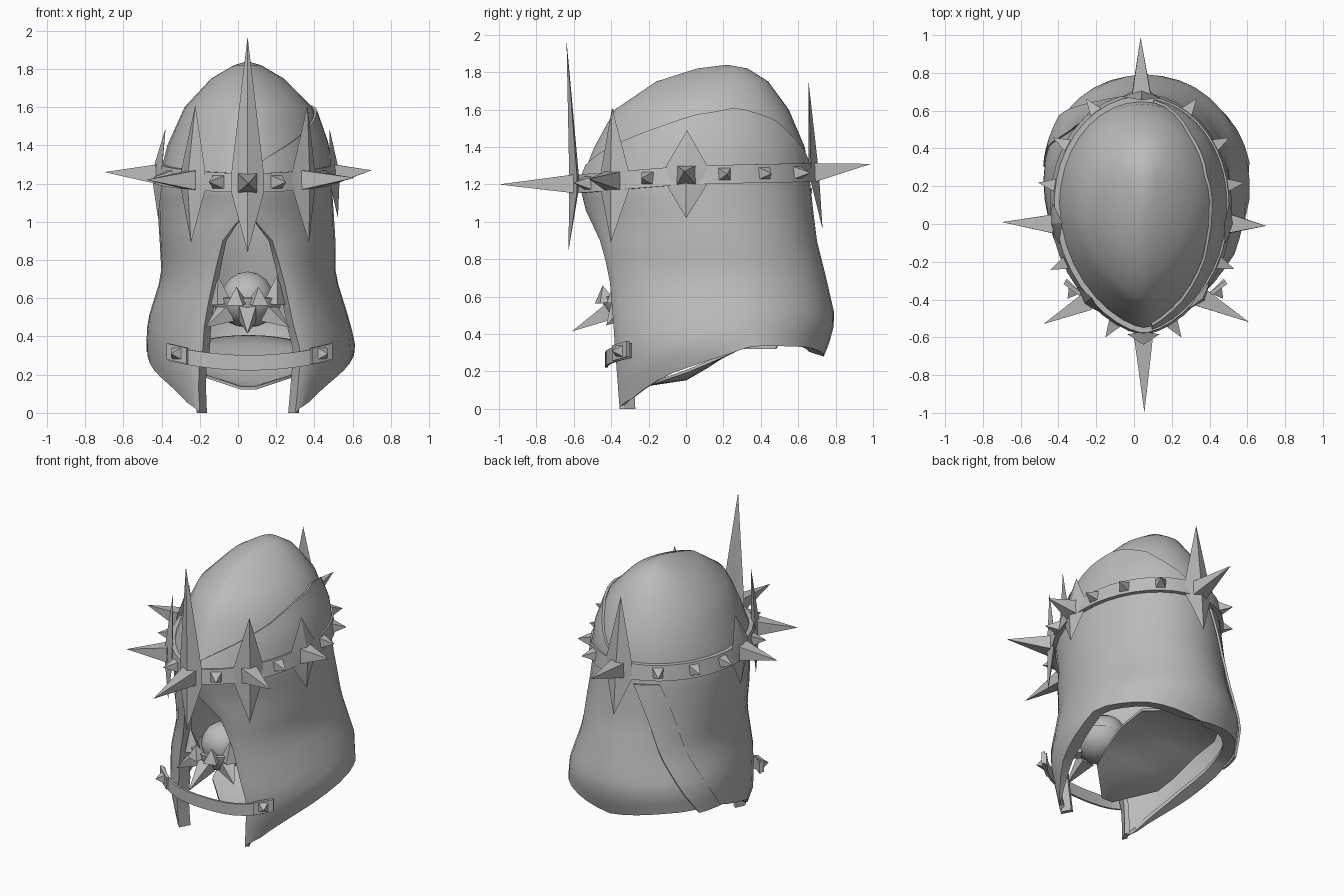
import bpy, bmesh, math
from mathutils import Vector

if "Cube" in bpy.data.objects:
    bpy.data.objects.remove(bpy.data.objects["Cube"])

grey = bpy.data.materials.new("grey")
grey.diffuse_color = (0.5, 0.5, 0.5, 1)
grey.use_nodes = True
grey.node_tree.nodes["Principled BSDF"].inputs["Base Color"].default_value = grey.diffuse_color

# cross-sections of the hood: z, centre x, half width, opening half width, front y, back y
RINGS = [(0.00, .05, .38, .25, -.355, .60), (0.20, .055, .51, .265, -.37, .70),
         (0.33, .07, .55, .255, -.38, .76), (0.48, .055, .53, .23, -.39, .80),
         (0.72, .055, .455, .18, -.41, .745), (0.90, .05, .46, .13, -.46, .70),
         (1.06, .04, .46, 0, -.535, .68), (1.20, .035, .455, 0, -.57, .665),
         (1.40, .045, .415, 0, -.49, .635), (1.60, .055, .335, 0, -.38, .55),
         (1.75, .05, .19, 0, -.16, .44), (1.82, .05, .07, 0, .06, .33)]
HEM = [(0, 0), (.5, .05), (1.05, .19), (1.8, .34), (2.5, .33), (math.pi, .28)]


def interp(table, k):
    for a, b in zip(table, table[1:]):
        if k <= b[0]:
            f = max(0, (k - a[0]) / (b[0] - a[0]))
            return [p + (q - p) * f for p, q in zip(a[1:], b[1:])]
    return list(table[-1][1:])


def raw(t, z):
    """Point on the hood: t is the angle from the front, negative on the left."""
    c, hw, op, yf, yb = interp(RINGS, z)
    mid = (yf + yb) / 2 + .05
    a = abs(t)
    s, co = abs(math.sin(a)), math.cos(a)
    x = op + (hw - op) * s ** 1.3 if co > 0 else hw * s
    y = mid - (mid - yf) * co if co > 0 else mid - (yb - mid) * co
    skew = .015 * max(0, co) if 1 < z < 1.5 else 0
    return Vector((c + skew + math.copysign(x, t), y, z))


def normal(t, z):
    d = raw(t + .02, z) - raw(t - .02, z)
    return Vector((d.y, -d.x, 0)).normalized()


def surf(t, z, off=0):
    return raw(t, z) + normal(t, z) * off if off else raw(t, z)


def smooth(ob, angle):
    bpy.ops.object.select_all(action='DESELECT')
    ob.select_set(True)
    bpy.context.view_layer.objects.active = ob
    bpy.ops.object.shade_smooth_by_angle(angle=math.radians(angle))


def finish(name, bm, angle=35):
    bmesh.ops.remove_doubles(bm, verts=bm.verts, dist=.0005)
    bmesh.ops.recalc_face_normals(bm, faces=bm.faces)
    me = bpy.data.meshes.new(name)
    bm.to_mesh(me)
    bm.free()
    me.materials.append(grey)
    ob = bpy.data.objects.new(name, me)
    bpy.context.collection.objects.link(ob)
    smooth(ob, angle)
    return ob


def grid(bm, rows):
    vs = [[bm.verts.new(p) for p in r] for r in rows]
    for a, b in zip(vs, vs[1:]):
        for i in range(len(a) - 1):
            bm.faces.new((a[i], a[i + 1], b[i + 1], b[i]))
    return vs


def thicken(ob, amount, offset):
    m = ob.modifiers.new("thickness", 'SOLIDIFY')
    m.thickness, m.offset = amount, offset
    bpy.context.view_layer.objects.active = ob
    bpy.ops.object.modifier_apply(modifier=m.name)
    smooth(ob, 45)


def mesh_from(name, verts, faces):
    bm = bmesh.new()
    vs = [bm.verts.new(v) for v in verts]
    for f in faces:
        bm.faces.new([vs[i] for i in f])
    return finish(name, bm, 20)


def spike(name, base, tip, r):
    """Four-sided pyramid."""
    base, tip = Vector(base), Vector(tip)
    d = (tip - base).normalized()
    side = d.cross(Vector((0, 0, 1))).normalized()
    up = side.cross(d)
    vs = [base + side * r * i + up * r * j for i, j in ((-1, -1), (1, -1), (1, 1), (-1, 1))]
    mesh_from(name, vs + [tip], [(0, 1, 2, 3), (0, 1, 4), (1, 2, 4), (2, 3, 4), (3, 0, 4)])


# hood cloth, open at the front below the band, with turned-in opening edges and hem
N = 36
cols = [2 * math.pi * i / N for i in range(N + 1)]
cols = [t if t <= math.pi else t - 2 * math.pi for t in cols]
cols[0], cols[-1] = 1e-6, -1e-6


def hood_row(pts, z):
    op = interp(RINGS, z)[2]
    lip = lambda p, s: p + Vector((-s * .15 * op, .28 * op, 0))
    return [lip(pts[0], 1)] + pts + [lip(pts[-1], -1)]


rows = []
roll = []
for t in cols:
    p = surf(t, interp(HEM, abs(t))[0])
    k = min(1, max(0, (abs(t) - .4) / .8))
    roll.append(p - normal(t, p.z) * .08 * k + Vector((0, 0, .012 * k)))
rows.append(hood_row(roll, 0))
for k in range(9):
    pts = [surf(t, interp(HEM, abs(t))[0] * (1 - k / 8) + .9 * k / 8) for t in cols]
    rows.append(hood_row(pts, pts[0].z))
for z in (.98, 1.06, 1.13, 1.2, 1.3, 1.4, 1.5, 1.6, 1.68, 1.75, 1.82):
    rows.append(hood_row([surf(t, z) for t in cols], z))
bm = bmesh.new()
vs = grid(bm, rows)
top = bm.verts.new((.05, .22, 1.84))
for a, b in zip(vs[-1], vs[-1][1:]):
    if (a.co - b.co).length > 1e-4:
        bm.faces.new((a, b, top))
bmesh.ops.dissolve_degenerate(bm, dist=1e-4, edges=bm.edges)
thicken(finish("hood", bm, 50), .03, -1)

# raised cloth fold over the right of the crown
bm = bmesh.new()
FOLD = [(.15, 1.3), (.8, 1.45), (1.4, 1.57), (1.9, 1.61), (2.4, 1.55), (3.0, 1.33)]
ft = [.15 + 2.85 * i / 20 for i in range(21)]
grid(bm, [[surf(t, 1.25 + (interp(FOLD, t)[0] - 1.25) * k / 4, .01) for t in ft] for k in range(5)])
thicken(finish("hood_fold", bm, 50), .015, 0)

# diagonal sash down the left of the back
bm = bmesh.new()
rows = []
for k in range(13):
    z = 1.18 + (.32 - 1.18) * k / 12
    t0 = -2.92 + .88 * k / 12
    rows.append([surf(t0 + .34 * j / 4, z, .014 * (1 - j / 4)) for j in range(5)])
grid(bm, rows)
thicken(finish("sash", bm, 50), .015, 0)


# crown band
def band_z(t):
    return interp([(-.6, 1.2), (0, 1.25), (.7, 1.265)], raw(t, 1.22).y)[0]


bm = bmesh.new()
bt = [-math.pi + 2 * math.pi * (i + .5) / 40 for i in range(40)]
prof = [(-.05, -.01), (-.05, .028), (.05, .028), (.05, -.01)]
rings = [[bm.verts.new(surf(t, band_z(t) + dz, o)) for dz, o in prof] for t in bt]
for i in range(40):
    a, b = rings[i], rings[(i + 1) % 40]
    for j in range(4):
        k = (j + 1) % 4
        bm.faces.new((a[j], b[j], b[k], a[k]))
finish("crown_band", bm)


# star blades: angle, top z, bottom z, half width, outward lean of top and bottom tips
def blade(t, hi, lo, w, lean_hi, lean_lo):
    z = band_z(t)
    n = normal(t, z)
    s = Vector((-n.y, n.x, 0))
    c = surf(t, z, .03)
    pt = lambda a, h, o: c + s * a + n * o + Vector((0, 0, h))
    outline = [pt(0, hi - z, lean_hi), pt(w, .05, -.015), pt(w, -.05, -.015),
               pt(0, lo - z, lean_lo), pt(-w, -.05, -.015), pt(-w, .05, -.015)]
    verts = outline + [pt(0, 0, .025), pt(0, 0, -.03)]
    faces = [(i, (i + 1) % 6, m) for i in range(6) for m in (6, 7)]
    mesh_from("star_blade", verts, faces)


FRONT, SIDE, DIAG_R, DIAG_L, BACK = 1e-5, 1.42, .78, -.74, math.pi - 1e-5
for args in ((FRONT, 1.97, .84, .085, .04, .03), (BACK, 1.75, .96, .10, -.03, .045),
             (SIDE, 1.49, 1.02, .11, -.03, .015), (-SIDE, 1.49, 1.02, .11, -.05, -.01),
             (DIAG_R, 1.61, .89, .095, .01, .02), (DIAG_L, 1.61, .89, .095, -.03, .0)):
    blade(*args)

# long spikes in the middle of each star
for t, tip in ((FRONT, (.055, -1.0, 1.2)), (BACK, (.035, .99, 1.31)), (SIDE, (.70, -.01, 1.27)),
               (-SIDE, (-.70, .01, 1.26)), (DIAG_R, (.61, -.52, 1.23)), (DIAG_L, (-.48, -.53, 1.22))):
    spike("long_spike", surf(t, band_z(t), .03), tip, .05)

# small studs between the stars
for a in (.42, 1.1, 1.75, 2.15, 2.6):
    for t in (a, -a):
        z = band_z(t)
        spike("band_stud", surf(t, z, .02), surf(t, z, .11), .034)

# chin strap with end plates and studs
bm = bmesh.new()
rows = []
for k in range(13):
    u = -1 + k / 6
    x, y, z = .06 + .42 * u, -.425 + .13 * u ** 4, .262 + .05 * u * u
    rows.append([(x, y, z - .04), (x, y, z + .04)])
grid(bm, rows)
thicken(finish("chin_strap", bm), .014, 0)
for sgn in (-1, 1):
    c = Vector((.06 + .37 * sgn, -.34, .31))
    d = Vector((.6 * sgn, -.8, 0)).normalized()
    s = Vector((-d.y, d.x, 0))
    vs = [c + s * .065 * i + Vector((0, 0, .042 * j + .012 * i * sgn)) + d * o
          for o in (0, .02) for i, j in ((-1, -1), (1, -1), (1, 1), (-1, 1))]
    mesh_from("strap_plate", vs, [(0, 1, 2, 3), (4, 5, 6, 7), (0, 1, 5, 4), (1, 2, 6, 5),
                                  (2, 3, 7, 6), (3, 0, 4, 7)])
    spike("strap_stud", c + d * .015, c + d * .07, .032)

# jaw guard: open cup with pointed rim
J = Vector((.05, -.27, .6))
bm = bmesh.new()
bmesh.ops.create_uvsphere(bm, u_segments=16, v_segments=10, radius=.18)
bmesh.ops.delete(bm, geom=[v for v in bm.verts if v.co.z > .01], context='VERTS')
for v in bm.verts:
    v.co = J + Vector((v.co.x, v.co.y, v.co.z * .85))
thicken(finish("jaw_guard", bm), .02, -1)
for a, h in ((-1.0, .12), (-.32, .06), (.32, .06), (1.0, .12)):
    d = Vector((math.sin(a), -math.cos(a), 0))
    spike("jaw_tooth", J + d * .17 - Vector((0, 0, .03)), J + d * .185 + Vector((0, 0, h)), .045)
for a, ln in ((-.95, .12), (0, .19), (.95, .12)):
    d = Vector((math.sin(a), -math.cos(a), 0))
    spike("jaw_spike", J + d * .14 - Vector((0, 0, .08)), J + d * (.15 + ln) - Vector((0, 0, .1 + ln * .45)), .045)

# wrapped face ball behind the guard
bm = bmesh.new()
bmesh.ops.create_uvsphere(bm, u_segments=14, v_segments=8, radius=.14)
for v in bm.verts:
    v.co += J + Vector((0, .04, .0))
finish("face_ball", bm)

# neck cloth under the hood
bm = bmesh.new()
rows = []
for y, w, z, arch in ((-.2, .04, .13, 0), (0, .25, .2, -.04), (.12, .28, .25, -.02),
                      (.3, .3, .33, .02), (.5, .3, .36, .04), (.66, .2, .33, .02)):
    rows.append([(.055 + w * i / 4, y, z + arch * (1 - (i / 4) ** 2)) for i in range(-4, 5)])
grid(bm, rows)
thicken(finish("neck_cloth", bm, 50), .015, 0)
